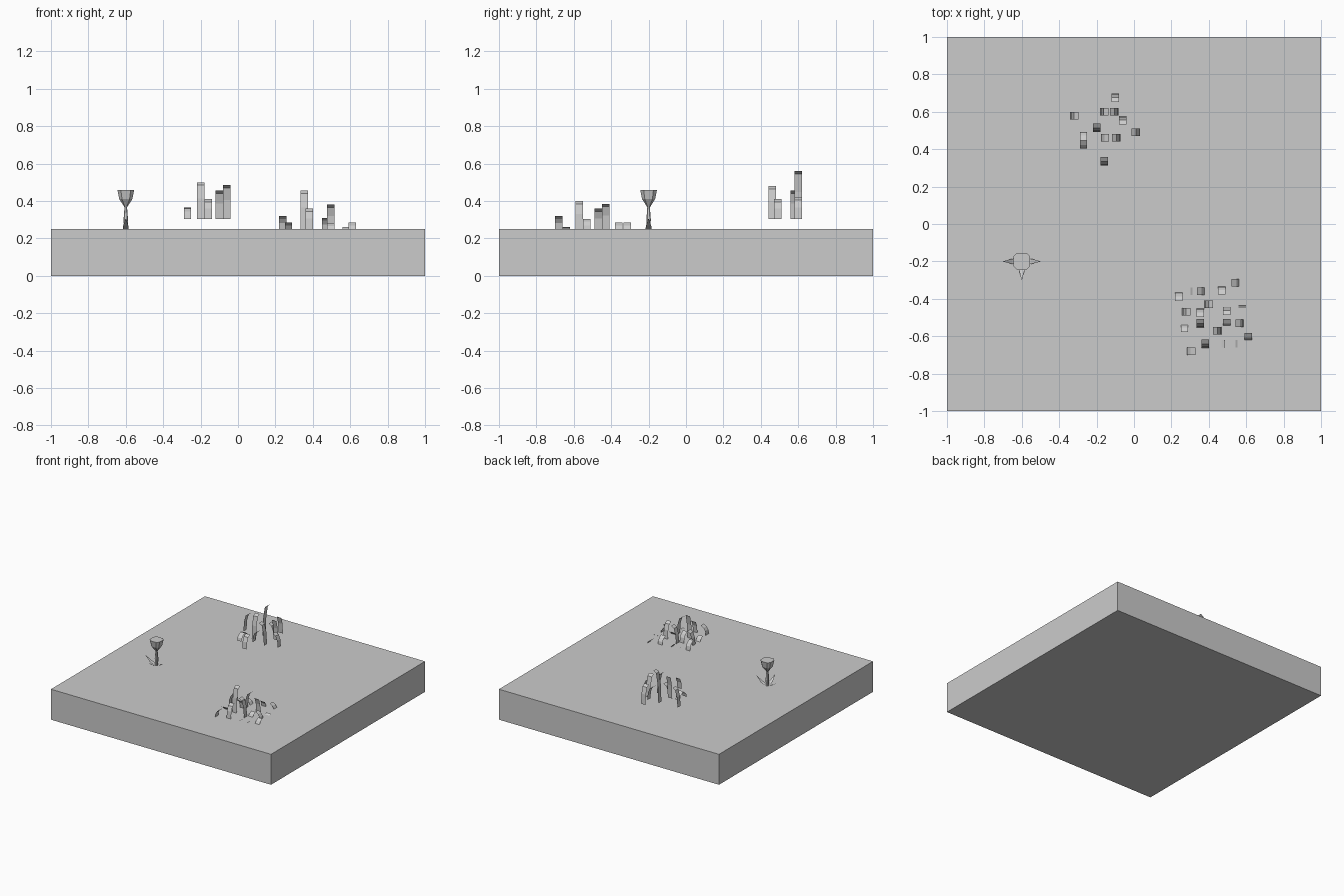
import bpy, bmesh, math
from mathutils import Vector

if "Cube" in bpy.data.objects:
    bpy.data.objects.remove(bpy.data.objects["Cube"])


def finish(bm, name):
    me = bpy.data.meshes.new(name)
    bm.to_mesh(me)
    bm.free()
    ob = bpy.data.objects.new(name, me)
    bpy.context.collection.objects.link(ob)
    return ob


DIRS = {'+x': Vector((1, 0, 0)), '-x': Vector((-1, 0, 0)),
        '+y': Vector((0, 1, 0)), '-y': Vector((0, -1, 0))}


def strip(bm, origin, direction, profile):
    """Thin ribbon: profile rows are (outward distance, height, half width)."""
    d = DIRS[direction]
    side = Vector((-d.y, d.x, 0))
    rows = []
    for r, z, w in profile:
        c = Vector((origin[0], origin[1], z)) + d * r
        rows.append([bm.verts.new(c + side * w), bm.verts.new(c - side * w)])
    for a, b in zip(rows, rows[1:]):
        bm.faces.new((a[0], a[1], b[1], b[0]))


def grass(name, base, blades, min_len):
    bm = bmesh.new()
    for x, y, top, direction in blades:
        d = max(top - base, min_len)
        strip(bm, (x, y), direction, [
            (-0.0225, top - d, 0.02),
            (-0.017, top - 0.015 - 0.4 * (d - 0.015), 0.02),
            (-0.002, top - 0.015, 0.02),
            (0.0225, top, 0.02)])
    return finish(bm, name)


# ground slab
bpy.ops.mesh.primitive_cube_add(size=1, location=(0, 0, 0.125))
slab = bpy.context.object
slab.name = "ground_slab"
slab.scale = (2, 2, 0.25)

# rear grass clump (sits slightly above the slab)
grass("rear_grass", 0.305, [
    (-.10, .675, .455, '-y'), (-.06, .555, .485, '-y'), (-.20, .515, .50, '+y'),
    (-.27, .47, .365, '-y'), (-.27, .425, .36, '+y'), (-.16, .335, .41, '+y'),
    (-.32, .58, .455, '+x'), (.01, .49, .41, '-x'), (-.16, .60, .56, '+x'),
    (-.105, .60, .42, '-x'), (-.155, .46, .40, '+x'), (-.095, .46, .48, '-x')], 0.05)

# front grass clump (short blades are partly buried in the slab)
grass("front_grass", 0.25, [
    (.24, -.39, .32, '-y'), (.27, -.555, .285, '-y'), (.355, -.475, .33, '-y'),
    (.355, -.53, .455, '+y'), (.38, -.64, .36, '+y'), (.47, -.355, .31, '-y'),
    (.495, -.465, .38, '-y'), (.61, -.605, .285, '+y'), (.58, -.455, .26, '+y'),
    (.495, -.53, .28, '+y'), (.305, -.68, .32, '+x'), (.28, -.47, .36, '+x'),
    (.40, -.43, .385, '+x'), (.445, -.57, .40, '-x'), (.565, -.53, .305, '-x'),
    (.36, -.36, .285, '-x'), (.545, -.315, .285, '-x'), (.325, -.36, .256, '-x'),
    (.465, -.64, .262, '+x'), (.565, -.64, .256, '-x')], 0.07)

# flower stem and cup: stacked chamfered-square rings
FX, FY = -0.6, -0.2
bm = bmesh.new()
prev = None
for z, h in [(.25, .009), (.30, .012), (.365, .007), (.375, .012),
             (.41, .035), (.46, .045)]:
    k = h * 0.58
    pts = [(h, -k), (h, k), (k, h), (-k, h), (-h, k), (-h, -k), (-k, -h), (k, -h)]
    ring = [bm.verts.new((FX + a, FY + b, z)) for a, b in pts]
    if prev:
        for i in range(8):
            j = (i + 1) % 8
            bm.faces.new((prev[i], prev[j], ring[j], ring[i]))
    prev = ring
bm.faces.new(prev)
finish(bm, "flower_stem_and_cup")

# three pointed leaves at the foot of the flower
bm = bmesh.new()
for d in ('+x', '-x', '-y'):
    strip(bm, (FX, FY), d, [(.008, .25, .016), (.05, .268, .014), (.10, .305, .001)])
finish(bm, "flower_leaves")
